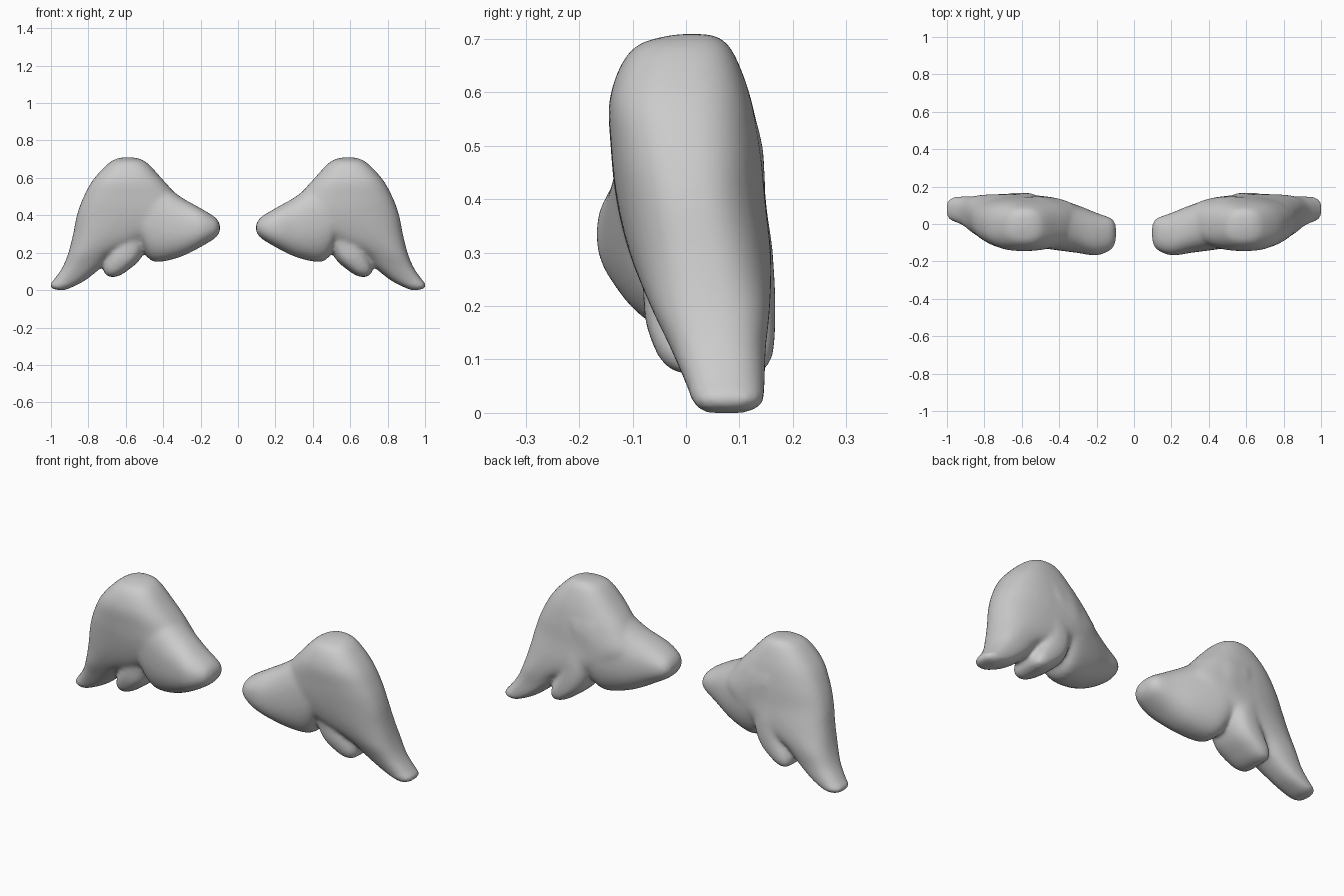
import bpy, bmesh, math

if "Cube" in bpy.data.objects:
    bpy.data.objects.remove(bpy.data.objects["Cube"])


def spline(ribs, steps=6):
    """Catmull-Rom interpolation through rib tuples."""
    out = []
    for i in range(len(ribs) - 1):
        p = [ribs[max(0, min(len(ribs) - 1, i + k))] for k in (-1, 0, 1, 2)]
        for s in range(steps):
            t = s / steps
            out.append([0.5 * (2 * b + (c - a) * t + (2 * a - 5 * b + 4 * c - d) * t * t
                               + (3 * b - a - 3 * c + d) * t ** 3) for a, b, c, d in zip(*p)])
    return out + [list(ribs[-1])]


def loft(bm, ribs, power=2.4, n=32):
    """Each rib: x,z of one edge, x,z of other edge, front y, back y."""
    rings = []
    for x0, z0, x1, z1, yf, yb in spline(ribs):
        ring = []
        for k in range(n):
            a = 2 * math.pi * k / n
            c, s = math.cos(a), math.sin(a)
            u = 0.5 + 0.5 * math.copysign(abs(c) ** (2 / power), c)
            v = 0.5 + 0.5 * math.copysign(abs(s) ** (2 / power), s)
            ring.append(bm.verts.new((x0 + (x1 - x0) * u, yf + (yb - yf) * v, z0 + (z1 - z0) * u)))
        rings.append(ring)
    for a, b in zip(rings, rings[1:]):
        for k in range(n):
            bm.faces.new((a[k], a[(k + 1) % n], b[(k + 1) % n], b[k]))
    bm.faces.new(rings[0])
    bm.faces.new(rings[-1])


bm = bmesh.new()

# Arched top running down into the long outer feather
loft(bm, [
    (.55, .709, .63, .709, -.02, .05),
    (.49, .684, .69, .68, -.10, .085),
    (.41, .60, .775, .59, -.142, .12),
    (.325, .50, .83, .49, -.141, .14),
    (.27, .39, .862, .40, -.13, .15),
    (.41, .29, .882, .30, -.105, .16),
    (.64, .20, .907, .20, -.067, .158),
    (.725, .125, .94, .12, -.03, .15),
    (.82, .05, .985, .055, 0, .148),
    (.90, .010, 1.006, .03, .012, .145),
    (.935, -.002, .995, .006, .03, .12)], 2.5)

# Thick rounded inner lobe, running on into the arch
loft(bm, [
    (.096, .315, .096, .35, -.085, -.005),
    (.12, .28, .12, .388, -.135, .03),
    (.20, .230, .20, .438, -.168, .06),
    (.30, .180, .30, .495, -.155, .10),
    (.40, .153, .40, .57, -.142, .133),
    (.46, .156, .48, .63, -.132, .148),
    (.50, .20, .55, .64, -.122, .148),
    (.525, .28, .62, .62, -.10, .145),
    (.58, .36, .67, .58, -.07, .12)], 2.3)

# Short middle feather, its root buried in the wing
loft(bm, [
    (.46, .45, .70, .48, -.06, .12),
    (.47, .34, .68, .37, -.09, .155),
    (.49, .24, .665, .27, -.082, .166),
    (.525, .162, .69, .20, -.078, .168),
    (.59, .105, .712, .15, -.062, .166),
    (.64, .075, .720, .115, -.042, .158),
    (.68, .069, .712, .085, -.015, .14)], 2.7)

bmesh.ops.recalc_face_normals(bm, faces=bm.faces)
mesh = bpy.data.meshes.new("wings")
bm.to_mesh(mesh)
bm.free()
wings = bpy.data.objects.new("wings", mesh)
bpy.context.collection.objects.link(wings)

# Fuse the feathers, soften the joins, then mirror to the other side
fuse = wings.modifiers.new("fuse", 'REMESH')
fuse.mode = 'VOXEL'
fuse.voxel_size = 0.009
fuse.use_smooth_shade = True
soften = wings.modifiers.new("soften", 'SMOOTH')
soften.factor = 0.5
soften.iterations = 20
mirror = wings.modifiers.new("mirror", 'MIRROR')
mirror.use_axis[0] = True
mirror.use_clip = False
